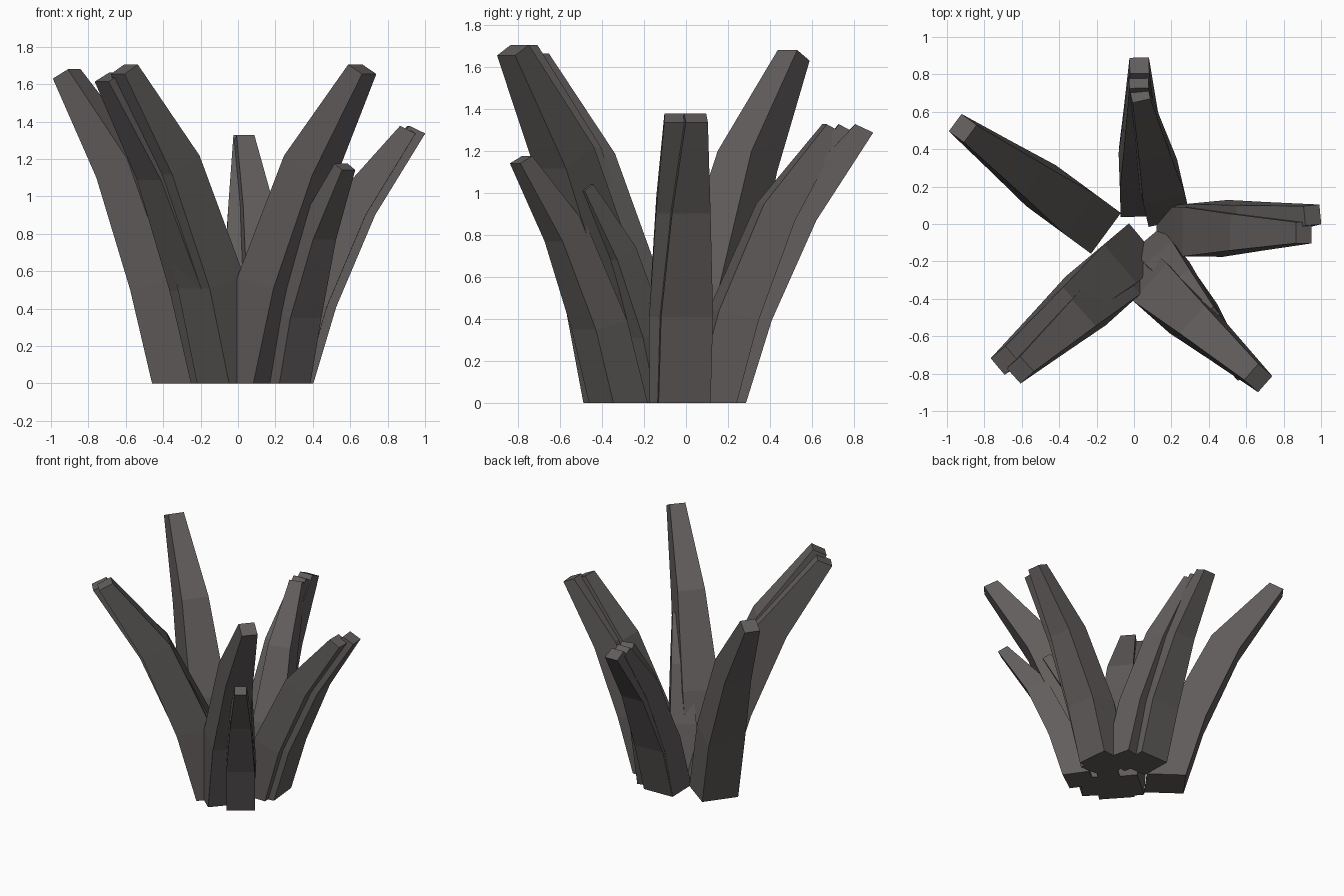
import bpy, bmesh, math
from mathutils import Vector

if "Cube" in bpy.data.objects:
    bpy.data.objects.remove(bpy.data.objects["Cube"])

# Single dark warm grey for the whole cluster
mat = bpy.data.materials.new("dark warm grey")
mat.diffuse_color = (0.12, 0.11, 0.107, 1)
mat.use_nodes = True
mat.node_tree.nodes["Principled BSDF"].inputs["Base Color"].default_value = mat.diffuse_color

# Blade side profile: inner (r, z), outer (r, z), width at each of four levels
LEVELS = [((0.00, 0.00), (0.285, 0.00), 0.27),
          ((0.17, 0.56), (0.43, 0.50), 0.27),
          ((0.475, 1.20), (0.68, 1.10), 0.20),
          ((0.90, 1.68), (1.00, 1.63), 0.115)]


def blade(name, x, y, angle, reach=1.0, height=1.0, width=1.0):
    """Four-sided tapered blade leaning outward from its inner base edge."""
    a = math.radians(angle)
    out = Vector((math.cos(a), math.sin(a), 0))
    side = Vector((-out.y, out.x, 0))
    bm = bmesh.new()
    rings = []
    for inner, outer, w in LEVELS:
        h = w * width / 2
        ring = []
        for (r, z), s in ((inner, -h), (outer, -h), (outer, h), (inner, h)):
            p = Vector((x, y, z * height)) + out * r * reach + side * s
            ring.append(bm.verts.new(p))
        rings.append(ring)
    for lo, hi in zip(rings, rings[1:]):
        for i in range(4):
            j = (i + 1) % 4
            bm.faces.new((lo[i], lo[j], hi[j], hi[i]))
    bm.faces.new(rings[0][::-1])
    bm.faces.new(rings[-1])
    bmesh.ops.recalc_face_normals(bm, faces=bm.faces)
    me = bpy.data.meshes.new(name)
    bm.to_mesh(me)
    bm.free()
    me.materials.append(mat)
    bpy.context.collection.objects.link(bpy.data.objects.new(name, me))


# Back-left blade
blade("back_left_blade", -0.15, -0.05, 143.7)

# Back group
blade("back_blade_long", 0.05, 0.04, 91.5, 0.85, 0.79, 0.9)
blade("back_blade_middle", 0.05, 0.07, 92, 0.73, 0.79, 0.9)
blade("back_blade_inner", 0.19, 0.01, 103, 0.74, 0.79, 0.85)

# Right pair
blade("right_blade_front", 0.12, -0.04, -0.5, 0.83, 0.82, 0.98)
blade("right_blade_back", 0.15, -0.03, 5.5, 0.85, 0.82, 0.92)

# Front-right group: tall, short outer, short inner
blade("front_right_blade_tall", -0.04, -0.2, -41.5, 0.99, 1.015)
blade("front_right_blade_outer", 0.19, -0.24, -55, 0.7, 0.7, 0.75)
blade("front_right_blade_inner", 0.07, -0.08, -50, 0.56, 0.62, 0.7)

# Front-left pair
blade("front_left_blade_outer", 0.06, -0.10, -140, 1.03, 0.99)
blade("front_left_blade_front", 0.07, -0.17, -138, 0.96, 1.015, 0.95)
